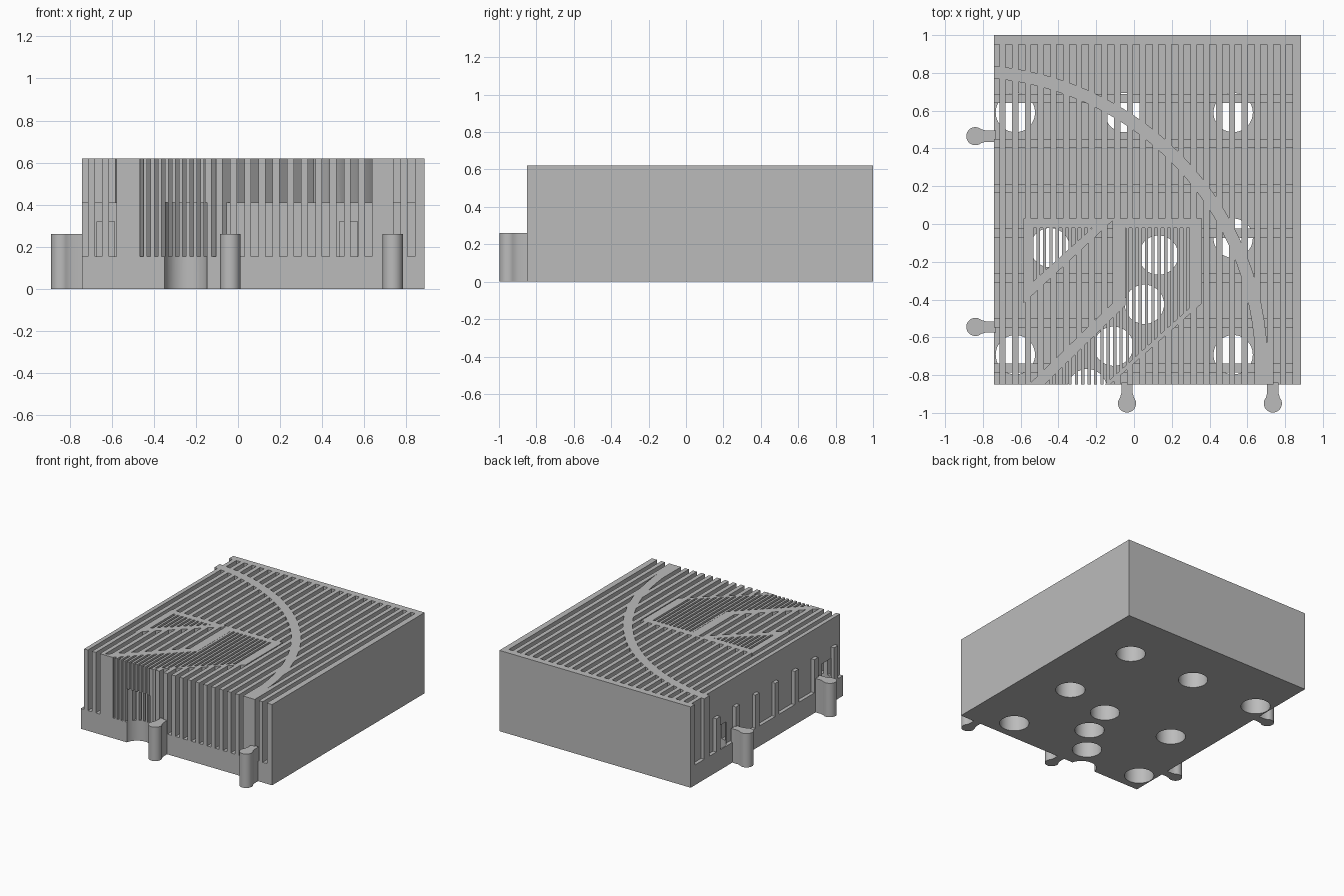
import bpy, bmesh
from math import sin, cos, radians, pi

cube = bpy.data.objects.get("Cube")
if cube:
    bpy.data.objects.remove(cube, do_unlink=True)

grey = bpy.data.materials.new("plain_grey")
grey.use_nodes = True
COLOUR = (0.5, 0.5, 0.5, 1)
grey.diffuse_color = COLOUR
grey.node_tree.nodes["Principled BSDF"].inputs["Base Color"].default_value = COLOUR

FRONT, BACK, LEFT, RIGHT = -0.85, 1.0, -0.74, 0.885
TOP, FLOOR, OVER = 0.62, 0.155, 0.75


def prisms(name, outlines, z0, z1):
    """One object holding an upright prism for every outline."""
    bm = bmesh.new()
    for outline in outlines:
        face = bm.faces.new([bm.verts.new((x, y, z0)) for x, y in outline])
        out = bmesh.ops.extrude_face_region(bm, geom=[face])
        moved = [v for v in out["geom"] if isinstance(v, bmesh.types.BMVert)]
        bmesh.ops.translate(bm, verts=moved, vec=(0, 0, z1 - z0))
    bmesh.ops.recalc_face_normals(bm, faces=bm.faces)
    mesh = bpy.data.meshes.new(name)
    bm.to_mesh(mesh)
    bm.free()
    mesh.materials.append(grey)
    obj = bpy.data.objects.new(name, mesh)
    bpy.context.scene.collection.objects.link(obj)
    return obj


def rect(x0, x1, y0, y1):
    return [(x0, y0), (x1, y0), (x1, y1), (x0, y1)]


def circle(cx, cy, r, n=48):
    return [(cx + r * cos(2 * pi * i / n), cy + r * sin(2 * pi * i / n)) for i in range(n)]


def boolean(obj, operation, *tools):
    """Apply each tool to the object in turn, then drop the tools."""
    for tool in tools:
        mod = obj.modifiers.new(tool.name, "BOOLEAN")
        mod.operation, mod.solver, mod.object = operation, "EXACT", tool
    graph = bpy.context.evaluated_depsgraph_get()
    graph.update()
    mesh = bpy.data.meshes.new_from_object(obj.evaluated_get(graph))
    obj.modifiers.clear()
    obj.data = mesh
    for tool in tools:
        bpy.data.objects.remove(tool, do_unlink=True)


# Curved wall: a quarter ring that runs straight out at the front
cx, cy, radius, half = -0.885, -0.75, 1.56, 0.033
angles = [radians(-1 + 3.2 * i) for i in range(32)]
outer = [(cx + (radius + half) * cos(a), cy + (radius + half) * sin(a)) for a in angles]
inner = [(cx + (radius - half) * cos(a), cy + (radius - half) * sin(a)) for a in angles]
end = [(inner[0][0], -0.95), (outer[0][0], -0.95)]
curved_wall = prisms("curved_wall", [outer + inner[::-1] + end], 0.1, 0.8)

# Solid blocks around the two finely finned areas
small_frame = prisms("small_frame", [[(-0.585, 0.03), (-0.585, -0.42), (-0.1, 0.03)]], 0.1, 0.8)
large_frame = prisms("large_frame", [[
    (-0.115, 0.03), (-0.115, -0.42), (-0.66, -0.95), (-0.24, -0.95),
    (0.36, -0.42), (0.36, 0.03)]], 0.1, 0.8)

# Low cross bars between the fins
bars = prisms("cross_bars", [rect(-0.95, 0.95, y, y + 0.048)
                             for y in (-0.787 + 0.238 * i for i in range(7))], 0.1, 0.41)

# Broad slots, interrupted by the walls and bars
slots = prisms("slots", [rect(x, x + 0.035, FRONT - 0.05, 0.95)
                         for x in (-0.7475 + 0.0675 * i for i in range(24))], FLOOR, OVER)
boolean(slots, "DIFFERENCE", curved_wall, small_frame, large_frame, bars)


# Fine slots, trimmed to the inside of each frame
def fine_slots(name, outline):
    cut = prisms(name, [rect(x, x + 0.0165, -0.9, 0.1)
                        for x in (-0.5325 + 0.03375 * i for i in range(26))], FLOOR, OVER)
    boolean(cut, "INTERSECT", prisms("inside", [outline], 0.1, 0.8))
    return cut


small_fine = fine_slots("small_fine_slots", [(-0.54, -0.02), (-0.54, -0.31), (-0.22, -0.02)])
large_fine = fine_slots("large_fine_slots", [
    (-0.045, -0.02), (-0.045, -0.43), (-0.515, -0.89), (-0.2, -0.89), (0.31, -0.43), (0.31, -0.02)])

# Round sockets from below
low_holes = prisms("low_holes", [circle(x, y, 0.104) for x, y in (
    (-0.628, 0.59), (-0.05, 0.59), (0.525, 0.59),
    (0.525, -0.075), (0.525, -0.692), (-0.628, -0.692))], -0.1, 0.32)
high_holes = prisms("high_holes", [circle(x, y, 0.104) for x, y in (
    (0.13, -0.165), (0.055, -0.425), (-0.108, -0.647),
    (-0.248, -0.872), (-0.445, -0.125))], -0.1, 0.41)

# Finned block
block = prisms("finned_block", [rect(LEFT, RIGHT, FRONT, BACK)], 0, TOP)
boolean(block, "DIFFERENCE", slots, small_fine, large_fine, low_holes, high_holes)


# Rounded pegs on the left and front sides
def peg(name, x, y, turn):
    bulb = [(0.1 + 0.048 * cos(a), 0.048 * sin(a))
            for a in (radians(-130 + 13 * i) for i in range(21))]
    shape = [(-0.01, -0.03), (0.045, -0.03)] + bulb + [(0.045, 0.03), (-0.01, 0.03)]
    c, s = cos(turn), sin(turn)
    return prisms(name, [[(x + u * c - v * s, y + u * s + v * c) for u, v in shape]], 0, 0.26)


parts = [block]
for i, y in enumerate((0.465, -0.545)):
    parts.append(peg(f"side_peg_{i + 1}", LEFT, y, pi))
for i, x in enumerate((-0.037, 0.735)):
    parts.append(peg(f"front_peg_{i + 1}", x, FRONT, -pi / 2))

bpy.ops.object.select_all(action="DESELECT")
for part in parts:
    part.select_set(True)
bpy.context.view_layer.objects.active = block
bpy.ops.object.shade_smooth_by_angle(angle=radians(30))
